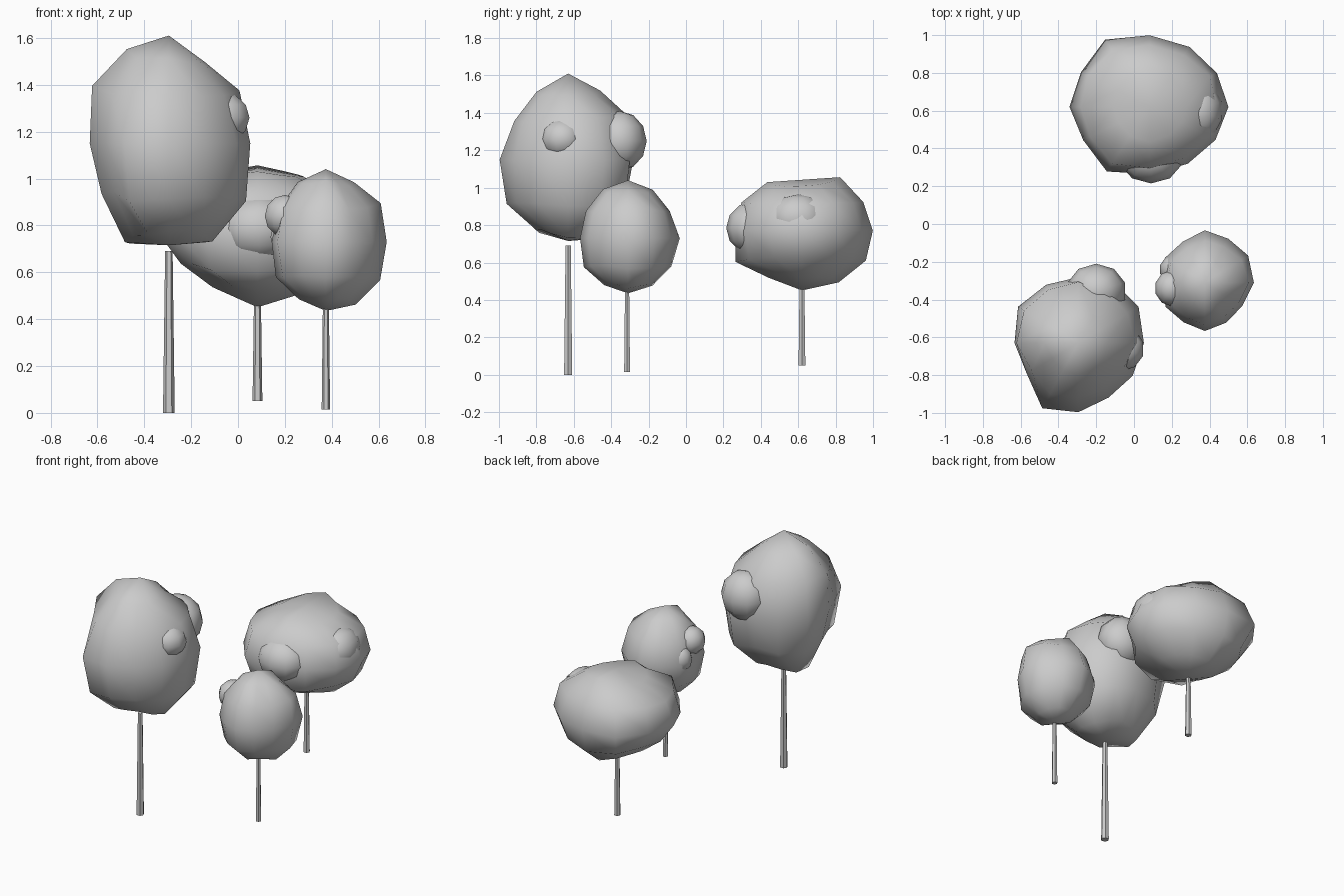
import bpy
import math
from mathutils import Vector


def gauge(profile, u, v):
    """How far (u, v) reaches towards the profile outline (1 = on it)."""
    if abs(u) + abs(v) < 1e-7:
        return 0.0
    best = 0.0
    for i, (ax, ay) in enumerate(profile):
        bx, by = profile[(i + 1) % len(profile)]
        ex, ey = bx - ax, by - ay
        det = u * ey - v * ex
        if abs(det) < 1e-9:
            continue
        t = (ax * ey - ay * ex) / det
        s = (ax * v - ay * u) / det
        if t > 0 and -1e-5 <= s <= 1 + 1e-5:
            best = max(best, 1 / t)
    return best


def sphere(name, center, radii, segments=12, rings=6):
    bpy.ops.mesh.primitive_uv_sphere_add(segments=segments, ring_count=rings, radius=1, location=center)
    ob = bpy.context.object
    ob.name = name
    for v in ob.data.vertices:
        v.co = Vector((v.co.x * radii[0], v.co.y * radii[1], v.co.z * radii[2]))
    bpy.ops.object.shade_smooth()
    return ob


def canopy(name, c, front, right, top):
    """Sphere reshaped so its outlines follow the three profiles."""
    f = [(x - c[0], z - c[2]) for x, z in front]
    r = [(y - c[1], z - c[2]) for y, z in right]
    t = [(x - c[0], y - c[1]) for x, y in top]
    half = [(max(p[k] for p in q) - min(p[k] for p in q)) / 2 for q, k in ((t, 0), (t, 1), (f, 1))]
    ob = sphere(name, c, half)
    for v in ob.data.vertices:
        x, y, z = [0.0 if abs(k) < 1e-5 else k for k in v.co]
        base = (gauge(f, x, 0)**2 + gauge(t, x, 0)**2 + gauge(r, y, 0)**2
                + gauge(t, 0, y)**2 + gauge(f, 0, z)**2 + gauge(r, 0, z)**2) / 2
        g2 = gauge(f, x, z)**2 + gauge(r, y, z)**2 + gauge(t, x, y)**2 - base
        v.co /= math.sqrt(min(max(g2, 0.8), 1.25))
    return ob


def trunk(name, x, y, z0, z1, r0, r1):
    bpy.ops.mesh.primitive_cone_add(vertices=6, radius1=r0, radius2=r1, depth=z1 - z0,
                                    location=(x, y, (z0 + z1) / 2), rotation=(0, 0, math.pi / 6))
    bpy.context.object.name = name


# Tall tree
trunk("tall_trunk", -0.295, -0.63, 0.0, 0.69, 0.025, 0.016)
canopy("tall_canopy", (-0.295, -0.63, 1.15),
       front=[(-0.295, 1.61), (-0.5, 1.545), (-0.63, 1.39), (-0.635, 1.14), (-0.6, 0.98), (-0.51, 0.73),
              (-0.3, 0.715), (-0.09, 0.735), (0.03, 0.88), (0.05, 1.15), (0.01, 1.37), (-0.12, 1.48)],
       right=[(-0.63, 1.61), (-0.82, 1.5), (-0.92, 1.35), (-1.0, 1.13), (-0.95, 0.885), (-0.76, 0.745),
              (-0.63, 0.715), (-0.49, 0.725), (-0.34, 0.86), (-0.28, 1.12), (-0.31, 1.39), (-0.46, 1.52)],
       top=[(-0.635, -0.62), (-0.61, -0.42), (-0.42, -0.29), (-0.3, -0.28), (-0.12, -0.29), (0.03, -0.44),
            (0.055, -0.63), (0.0, -0.8), (-0.11, -0.91), (-0.295, -1.0), (-0.51, -0.975), (-0.58, -0.75)])
sphere("tall_back_tuft", (-0.2, -0.355, 1.25), (0.16, 0.145, 0.16), 10, 6)
sphere("tall_side_tuft", (-0.07, -0.66, 1.26), (0.125, 0.12, 0.11), 10, 6)

# Small tree
trunk("small_trunk", 0.375, -0.315, 0.015, 0.45, 0.018, 0.013)
canopy("small_canopy", (0.375, -0.31, 0.73),
       front=[(0.375, 1.04), (0.515, 0.975), (0.62, 0.885), (0.635, 0.72), (0.605, 0.56), (0.515, 0.465),
              (0.375, 0.435), (0.25, 0.49), (0.155, 0.59), (0.145, 0.75), (0.18, 0.89), (0.26, 0.99)],
       right=[(-0.31, 1.04), (-0.17, 0.985), (-0.095, 0.89), (-0.035, 0.735), (-0.08, 0.58), (-0.17, 0.48),
              (-0.31, 0.435), (-0.44, 0.48), (-0.545, 0.56), (-0.57, 0.72), (-0.535, 0.88), (-0.465, 0.985)],
       top=[(0.375, -0.03), (0.525, -0.085), (0.605, -0.165), (0.635, -0.31), (0.585, -0.42), (0.505, -0.515),
            (0.375, -0.565), (0.25, -0.515), (0.155, -0.43), (0.14, -0.3), (0.165, -0.16), (0.24, -0.1)])
sphere("small_upper_tuft", (0.2, -0.34, 0.84), (0.09, 0.095, 0.09), 10, 6)
sphere("small_lower_tuft", (0.21, -0.24, 0.75), (0.075, 0.075, 0.085), 10, 6)

# Wide tree
trunk("wide_trunk", 0.083, 0.62, 0.05, 0.47, 0.021, 0.015)
canopy("wide_canopy", (0.083, 0.62, 0.77),
       front=[(0.083, 1.045), (0.285, 1.01), (0.425, 0.93), (0.5, 0.77), (0.425, 0.61), (0.285, 0.51),
              (0.083, 0.45), (-0.1, 0.53), (-0.25, 0.645), (-0.345, 0.78), (-0.28, 0.92), (-0.14, 1.0)],
       right=[(0.85, 1.055), (0.62, 1.04), (0.4, 1.025), (0.3, 0.93), (0.265, 0.76), (0.265, 0.59), (0.615, 0.45),
              (0.84, 0.5), (0.965, 0.615), (1.0, 0.78), (0.97, 0.89)],
       top=[(-0.345, 0.62), (-0.27, 0.845), (-0.14, 1.0), (0.09, 1.0), (0.285, 0.945), (0.425, 0.84),
            (0.5, 0.62), (0.42, 0.415), (0.28, 0.315), (0.1, 0.265), (-0.14, 0.27), (-0.27, 0.44)])
sphere("wide_front_tuft", (0.09, 0.355, 0.785), (0.17, 0.14, 0.14), 10, 6)
sphere("wide_side_tuft", (0.35, 0.6, 0.835), (0.12, 0.16, 0.13), 10, 6)
